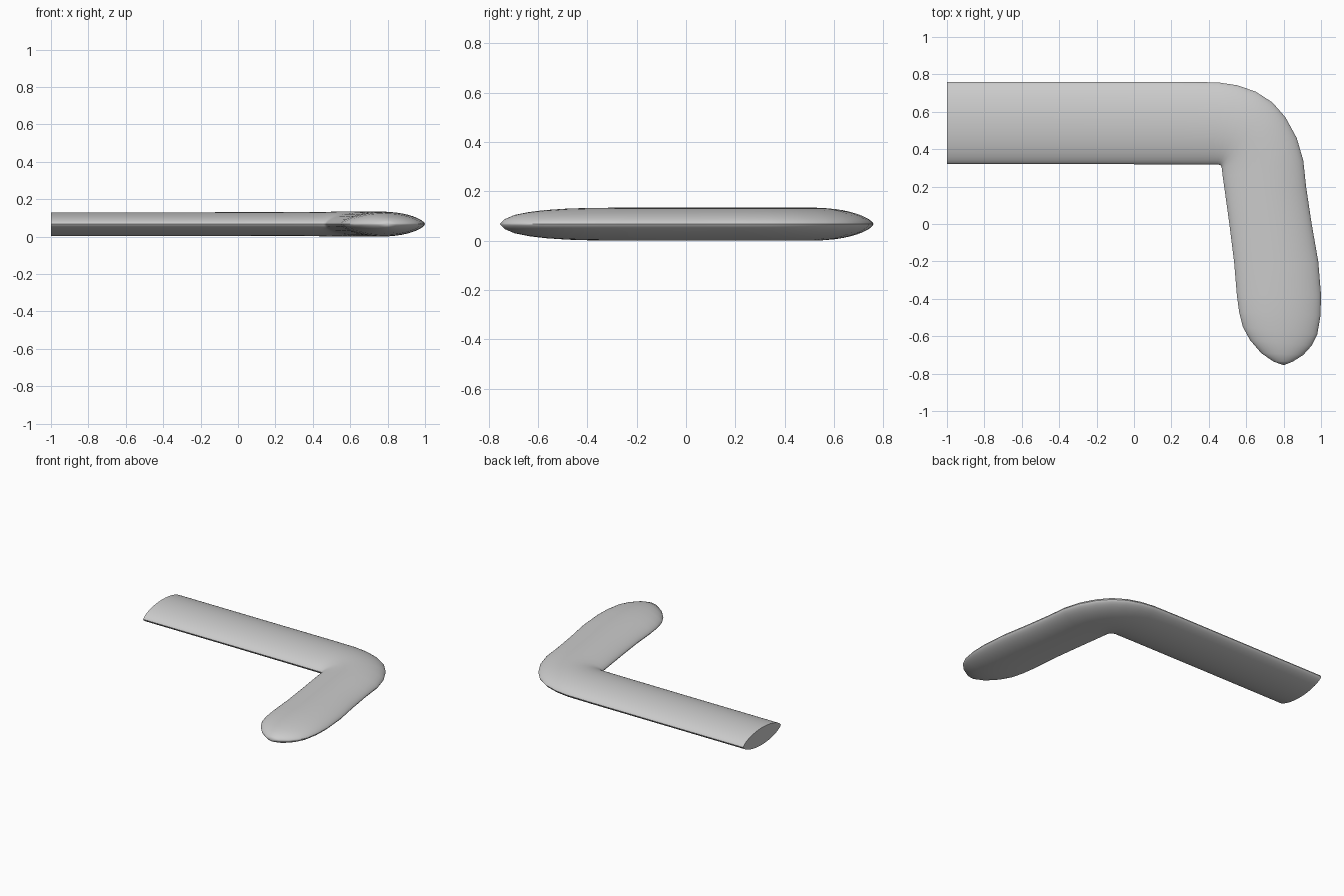
import bpy, bmesh, math
from mathutils import Vector

# Stations along the bent bar: inner edge x,y, outer edge x,y, half thickness
STATIONS = [
    (-1.00, 0.32, -1.00, 0.76, 0.063),
    (-0.30, 0.32, -0.30, 0.76, 0.063),
    (0.25, 0.319, 0.25, 0.76, 0.064),
    (0.42, 0.318, 0.45, 0.757, 0.065),
    (0.445, 0.318, 0.55, 0.742, 0.066),
    (0.455, 0.317, 0.65, 0.708, 0.067),
    (0.462, 0.314, 0.74, 0.650, 0.067),
    (0.467, 0.308, 0.81, 0.570, 0.067),
    (0.470, 0.295, 0.87, 0.460, 0.067),
    (0.475, 0.250, 0.905, 0.34, 0.067),
    (0.485, 0.180, 0.92, 0.20, 0.067),
    (0.510, 0.00, 0.95, 0.00, 0.067),
    (0.535, -0.20, 0.985, -0.20, 0.067),
    (0.550, -0.38, 1.00, -0.38, 0.066),
    (0.562, -0.47, 0.997, -0.49, 0.063),
    (0.582, -0.55, 0.980, -0.59, 0.057),
    (0.620, -0.62, 0.950, -0.65, 0.049),
    (0.680, -0.69, 0.905, -0.70, 0.037),
    (0.745, -0.735, 0.850, -0.735, 0.020),
]
TIP = (0.80, -0.755)
MID_Z = 0.067
N = 40


def section(ax, ay, bx, by, h):
    """Closed lens-shaped ring between the inner and outer edge points."""
    a, b = Vector((ax, ay, MID_Z)), Vector((bx, by, MID_Z))
    ring = []
    for i in range(N):
        t = 2 * math.pi * i / N
        s = math.sin(t)
        p = (a + b) / 2 + (b - a) / 2 * math.cos(t)
        p.z += math.copysign(h * abs(s) ** 1.3, s)
        ring.append(p)
    return ring


# Loft the bar through all stations, flat cap at the start, point at the tip
bm = bmesh.new()
rings = [[bm.verts.new(p) for p in section(*s)] for s in STATIONS]
for r, q in zip(rings, rings[1:]):
    for i in range(N):
        j = (i + 1) % N
        bm.faces.new((r[i], r[j], q[j], q[i]))
bm.faces.new(rings[0])
tip = bm.verts.new((*TIP, MID_Z))
for i in range(N):
    bm.faces.new((rings[-1][i], rings[-1][(i + 1) % N], tip))
bmesh.ops.recalc_face_normals(bm, faces=bm.faces[:])

mesh = bpy.data.meshes.new("bent_bar")
bm.to_mesh(mesh)
bm.free()
bar = bpy.data.objects.new("bent_bar", mesh)
bpy.context.collection.objects.link(bar)

# Smooth shading with the end cap kept sharp
bpy.context.view_layer.objects.active = bar
bar.select_set(True)
bpy.ops.object.shade_smooth_by_angle(angle=math.radians(40))
